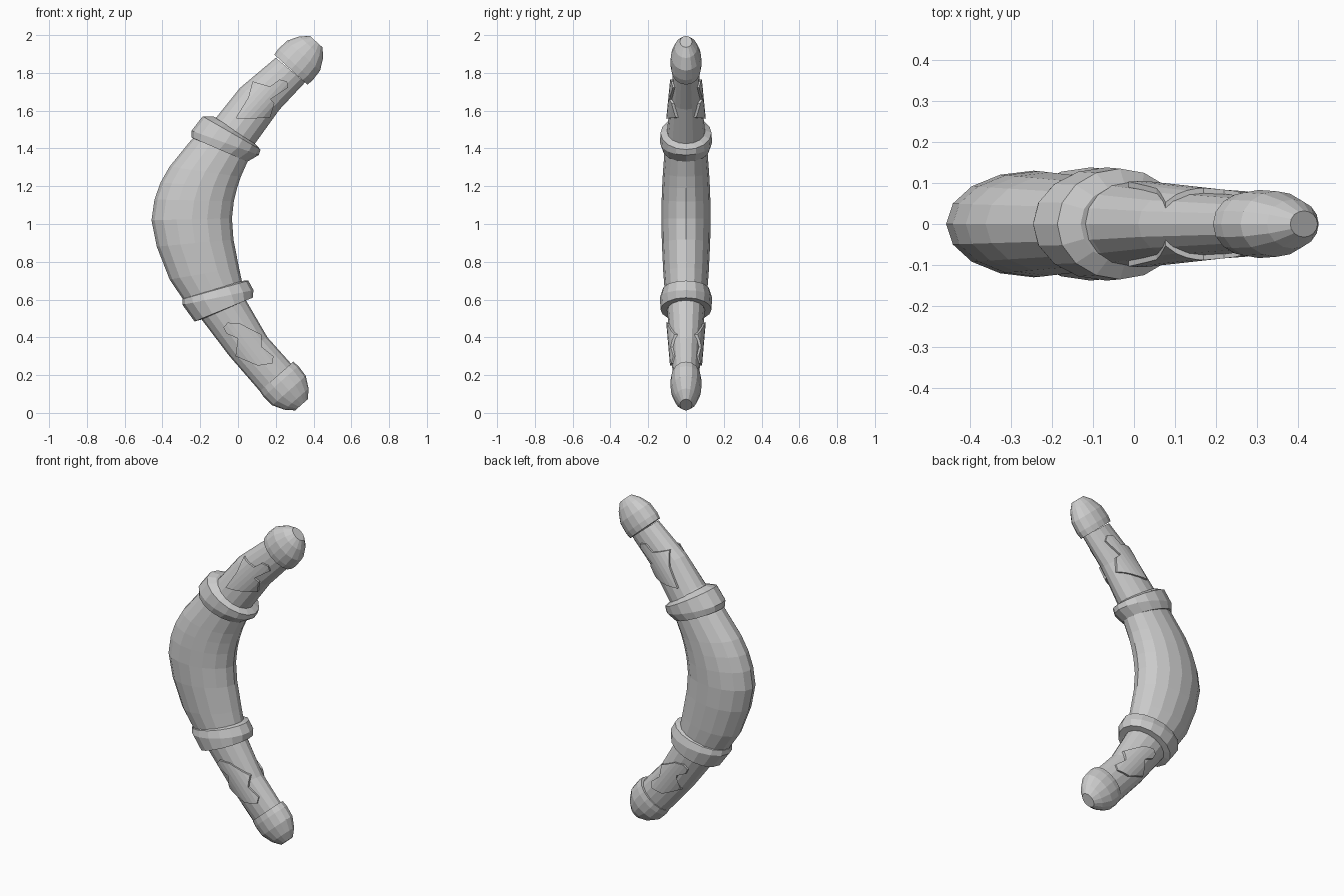
import bpy
import bmesh
import math
from mathutils import Vector

if "Cube" in bpy.data.objects:
    bpy.data.objects.remove(bpy.data.objects["Cube"], do_unlink=True)

grey = bpy.data.materials.new("plain grey")
grey.use_nodes = True
grey.diffuse_color = (0.6, 0.6, 0.6, 1)
grey.node_tree.nodes["Principled BSDF"].inputs["Base Color"].default_value = (0.6, 0.6, 0.6, 1)
SIDES = 16


def finish(name, bm):
    bmesh.ops.recalc_face_normals(bm, faces=bm.faces)
    mesh = bpy.data.meshes.new(name)
    bm.to_mesh(mesh)
    bm.free()
    mesh.materials.append(grey)
    obj = bpy.data.objects.new(name, mesh)
    bpy.context.collection.objects.link(obj)
    return obj


def loft(name, stations):
    """Skin oval sections, each given as outer x, z, inner x, z and half thickness."""
    bm = bmesh.new()
    rings = []
    for ox, oz, ix, iz, hy in stations:
        outer, inner = Vector((ox, 0, oz)), Vector((ix, 0, iz))
        mid, half = (outer + inner) / 2, (outer - inner) / 2
        angles = [math.tau * i / SIDES for i in range(SIDES)]
        rings.append([bm.verts.new(mid + half * math.cos(a) + Vector((0, hy * math.sin(a), 0)))
                      for a in angles])
    for a, b in zip(rings, rings[1:]):
        for i in range(SIDES):
            j = (i + 1) % SIDES
            bm.faces.new((a[i], a[j], b[j], b[i]))
    bm.faces.new(rings[0])
    bm.faces.new(rings[-1])
    return finish(name, bm)


def cap(name, base, tip):
    """Rounded end cap with a slim lip at its base."""
    base, tip = Vector(base), Vector(tip)
    d = (tip - base).normalized()
    side = Vector((-abs(d.y), d.x if d.y > 0 else -d.x))
    profile = [(0, .09, .06), (0, .118, .078), (.035, .123, .083), (.1, .118, .08),
               (.16, .085, .06), (.2, .045, .032)]
    rows = []
    for t, w, hy in profile:
        c = base + d * t
        rows.append((*(c + side * w), *(c - side * w), hy))
    loft(name, rows)


def zigzag(name, outline, start, end, front):
    """Thin zigzag plate wrapped over the curved side of an arm."""
    a, b = Vector(start), Vector(end)
    axis = (b - a).normalized()
    side = Vector((-axis.y, axis.x))
    bm = bmesh.new()
    face = bm.faces.new([bm.verts.new((x, 0, z)) for x, z in outline])
    bmesh.ops.triangulate(bm, faces=[face])
    for k in range(-4, 5):
        p = a + side * k * .024
        bmesh.ops.bisect_plane(bm, geom=bm.verts[:] + bm.edges[:] + bm.faces[:],
                               plane_co=(p.x, 0, p.y), plane_no=(side.x, 0, side.y))
    for v in bm.verts:
        rel = Vector((v.co.x, v.co.z)) - a
        t = rel.dot(axis) / (b - a).length
        u = rel.dot(side) / (.125 - .02 * t)
        v.co.y = front * ((.1 - .032 * t) * math.sqrt(max(0, 1 - u * u)) + .01)
    # thickness reaching into the arm
    extruded = bmesh.ops.extrude_face_region(bm, geom=bm.faces[:], use_keep_orig=True)
    for v in extruded["geom"]:
        if isinstance(v, bmesh.types.BMVert):
            v.co.y -= front * .025
    finish(name, bm)


# curved body, thick in the middle and slim at both ends
loft("curved_body", [
    (.12, .11, .29, .25, .068), (-.045, .30, .156, .40, .082),
    (-.193, .495, .04, .60, .1), (-.29, .60, .02, .70, .113),
    (-.362, .706, .005, .77, .12), (-.43, .88, -.024, .918, .128),
    (-.458, 1.02, -.032, 1.03, .13), (-.442, 1.13, -.022, 1.12, .129),
    (-.41, 1.22, -.005, 1.19, .126), (-.362, 1.304, .015, 1.25, .122),
    (-.246, 1.447, .055, 1.34, .113), (-.11, 1.57, .09, 1.426, .1),
    (.01, 1.72, .22, 1.606, .082), (.2, 1.88, .355, 1.75, .068)])

# bevelled bands
loft("lower_band", [
    (-.27, .62, .03, .70, .1), (-.294, .602, .055, .70, .125),
    (-.294, .572, .082, .65, .138), (-.23, .484, .078, .61, .135),
    (-.19, .495, .04, .595, .095)])
loft("upper_band", [
    (-.23, 1.45, .04, 1.34, .1), (-.246, 1.458, .05, 1.33, .125),
    (-.246, 1.494, .11, 1.365, .138), (-.187, 1.57, .119, 1.394, .135),
    (-.13, 1.57, .085, 1.43, .095)])

# end caps
cap("upper_cap", (.28, 1.817), (.414, 1.965))
cap("lower_cap", (.204, .193), (.33, .05))

# zigzag plates on both flat sides
upper = [(-.013, 1.56), (.055, 1.67), (.077, 1.755), (.17, 1.728), (.22, 1.765), (.26, 1.755),
         (.265, 1.722), (.172, 1.66), (.193, 1.638), (.17, 1.563), (.06, 1.558)]
lower = [(-.077, .452), (-.055, .478), (.01, .473), (.125, .415), (.125, .35), (.188, .3),
         (.183, .262), (.105, .25), (-.013, .3), (.013, .352), (-.003, .395), (-.06, .42)]
for label, front in (("front", -1), ("back", 1)):
    zigzag("upper_zigzag_" + label, upper, (-.019, 1.506), (.269, 1.823), front)
    zigzag("lower_zigzag_" + label, lower, (-.086, .54), (.195, .173), front)
